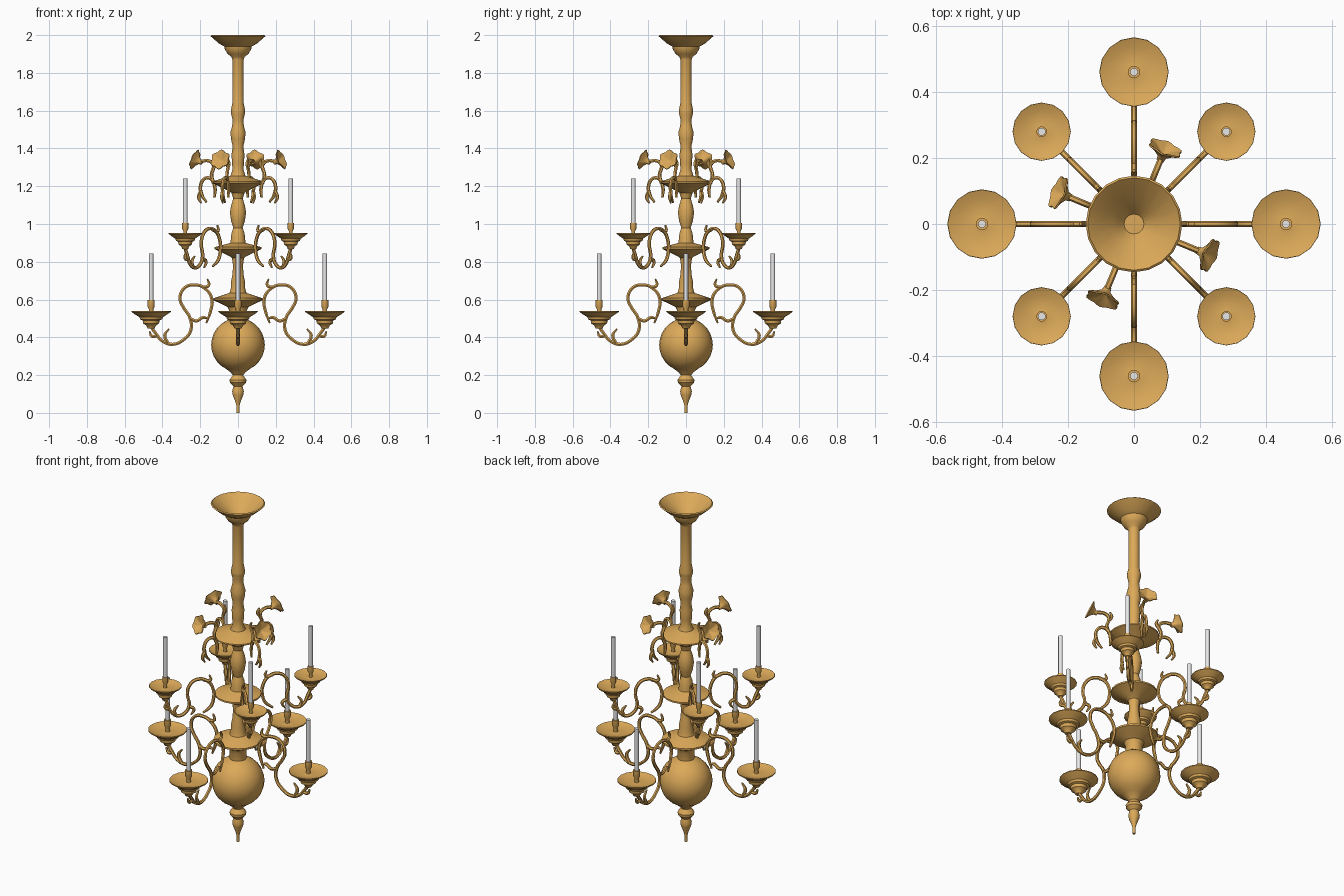
import bpy, bmesh, math
from mathutils import Matrix, Vector

if "Cube" in bpy.data.objects:
    bpy.data.objects.remove(bpy.data.objects["Cube"])


def material(name, rgb):
    m = bpy.data.materials.new(name)
    m.diffuse_color = (*rgb, 1)
    m.use_nodes = True
    m.node_tree.nodes["Principled BSDF"].inputs["Base Color"].default_value = m.diffuse_color
    return m


BRASS = material("brass", (0.72, 0.40, 0.10))
WAX = material("candle_white", (0.80, 0.80, 0.80))


def smooth(obj, angle=35):
    bpy.ops.object.select_all(action='DESELECT')
    obj.select_set(True)
    bpy.context.view_layer.objects.active = obj
    bpy.ops.object.shade_smooth_by_angle(angle=math.radians(angle))


def lathe_mesh(name, profile, mat, sides=16, wave=None):
    """Spin (radius, z) points round z; wave(i, t) scales the radius."""
    bm = bmesh.new()
    rings = []
    for i, (r, z) in enumerate(profile):
        if r == 0:
            rings.append([bm.verts.new((0, 0, z))] * sides)
            continue
        ring = []
        for k in range(sides):
            t = 2 * math.pi * k / sides
            s = wave(i, t) if wave else 1
            ring.append(bm.verts.new((r * s * math.cos(t), r * s * math.sin(t), z)))
        rings.append(ring)
    for a, b in zip(rings, rings[1:]):
        for k in range(sides):
            n = (k + 1) % sides
            vs = list(dict.fromkeys((a[k], a[n], b[n], b[k])))
            if len(vs) > 2:
                bm.faces.new(vs)
    bmesh.ops.recalc_face_normals(bm, faces=bm.faces)
    me = bpy.data.meshes.new(name)
    bm.to_mesh(me)
    bm.free()
    me.materials.append(mat)
    return me


def place(name, mesh, matrix=Matrix()):
    obj = bpy.data.objects.new(name, mesh)
    obj.matrix_world = matrix
    bpy.context.collection.objects.link(obj)
    return obj


def scroll_mesh(name, paths, depth):
    """Round tubes through (radius, z) points in the xz plane; each path has a tip thickness."""
    cu = bpy.data.curves.new(name, 'CURVE')
    cu.dimensions = '3D'
    cu.bevel_depth = depth
    cu.bevel_resolution = 1
    cu.resolution_u = 4
    cu.use_fill_caps = True
    for start, tip, pts in paths:
        sp = cu.splines.new('BEZIER')
        sp.bezier_points.add(len(pts) - 1)
        last = len(pts) - 1
        for i, (bp, (r, z)) in enumerate(zip(sp.bezier_points, pts)):
            bp.co = (r, 0, z)
            bp.handle_left_type = bp.handle_right_type = 'AUTO'
            bp.radius = start if i == 0 else tip if i == last else 1
    obj = bpy.data.objects.new(name, cu)
    bpy.context.collection.objects.link(obj)
    bpy.ops.object.select_all(action='DESELECT')
    obj.select_set(True)
    bpy.context.view_layer.objects.active = obj
    bpy.ops.object.convert(target='MESH')
    obj = bpy.context.object
    me = obj.data
    me.materials.clear()
    me.materials.append(BRASS)
    smooth(obj, 50)
    bpy.data.objects.remove(obj)
    return me


def spin(deg):
    return Matrix.Rotation(math.radians(deg), 4, 'Z')


# central column: hollow canopy, turned shaft, three discs
column = [(0, 1.89), (.03, 1.89), (.066, 1.935), (.14, 2.0), (.146, 1.995), (.10, 1.955),
          (.073, 1.94), (.07, 1.925), (.055, 1.90), (.035, 1.885), (.03, 1.87),
          (.03, 1.64), (.038, 1.60), (.037, 1.585), (.028, 1.55), (.031, 1.52),
          (.040, 1.485), (.037, 1.45), (.028, 1.41), (.034, 1.37), (.032, 1.32),
          (.028, 1.29), (.04, 1.255), (.135, 1.225), (.135, 1.217), (.05, 1.175),
          (.035, 1.165), (.025, 1.135), (.036, 1.10), (.043, 1.06), (.036, 1.015),
          (.025, .98), (.035, .95), (.038, .92), (.04, .90), (.125, .877), (.125, .868),
          (.045, .83), (.032, .82), (.026, .78), (.030, .73), (.038, .69), (.038, .66),
          (.045, .635), (.13, .607), (.13, .597), (.055, .56), (.045, .54), (.045, .48)]
smooth(place("column", lathe_mesh("column", column, BRASS, 20)))

# large ball and pointed finial
ball = [(.142 * math.sin(a), .36 + .142 * math.cos(a))
        for a in (math.pi * i / 14 for i in range(13))]
ball[0] = (0, .502)
finial = ball + [(.04, .215), (.027, .20), (.045, .175), (.043, .16), (.024, .14), (.031, .115),
                 (.028, .095), (.014, .06), (.009, .04), (.008, 0), (0, 0)]
smooth(place("ball_and_finial", lathe_mesh("ball_and_finial", finial, BRASS, 20)))

# drip pan with stepped cup and candle socket (z from the pan rim)
pan = [(0, -.09), (.018, -.088), (.026, -.072), (.042, -.062), (.045, -.045), (.058, -.04),
       (.062, -.028), (.085, -.014), (.105, 0), (.104, .005), (.075, -.006), (.03, -.012),
       (.012, -.008), (.012, .015), (.019, .028), (.019, .062), (0, .062)]
pan_mesh = lathe_mesh("drip_pan", pan, BRASS, 16)
candle_mesh = lathe_mesh("candle", [(0, .05), (.012, .05), (.012, .308), (0, .308)], WAX, 12)

# lower tier: scroll arm with curls
lower = scroll_mesh("lower_arm", [
    (1, .6, [(.46, .455), (.435, .42), (.40, .38), (.345, .363), (.285, .39), (.25, .437),
             (.255, .505), (.29, .56), (.307, .605), (.285, .66), (.23, .678), (.17, .655),
             (.138, .60), (.145, .54), (.168, .475)]),
    (1, .5, [(.185, .665), (.155, .675), (.162, .71)]),
    (1, .5, [(.255, .50), (.22, .487), (.185, .505), (.16, .50)]),
    (1, .5, [(.425, .41), (.455, .405), (.468, .432)]),
    (1, .5, [(.37, .368), (.388, .41), (.365, .445)])], .0095)

# upper tier: smaller scroll arm
upper = scroll_mesh("upper_arm", [
    (1, .6, [(.395, .87), (.378, .83), (.36, .79), (.325, .768), (.285, .785), (.265, .83),
             (.275, .89), (.262, .945), (.22, .975), (.165, .96), (.135, .91), (.132, .86),
             (.148, .81), (.19, .775)]),
    (1, .5, [(.19, .97), (.15, .965), (.155, .995)]),
    (1, .5, [(.268, .82), (.24, .80), (.255, .768)]),
    (1, .5, [(.37, .81), (.395, .82), (.392, .85)]),
    (1, .5, [(.335, .77), (.345, .80), (.325, .83)])], .0095)

# flower tier: hooked arm with a stem reaching up to the flower
stem = scroll_mesh("flower_arm", [
    (.7, .6, [(.135, 1.14), (.132, 1.19), (.15, 1.235), (.185, 1.243), (.213, 1.21),
              (.208, 1.155), (.18, 1.115)]),
    (1, 1, [(.14, 1.215), (.152, 1.26), (.14, 1.31), (.165, 1.333), (.212, 1.332)]),
    (1, .5, [(.21, 1.18), (.225, 1.14), (.21, 1.11)]),
    (1, .5, [(.145, 1.29), (.125, 1.32), (.135, 1.345)])], .0095)

# six-petalled trumpet flower, open along +z
flower = [(0, -.03), (.011, -.028), (.014, -.012), (.03, .004), (.052, .016),
          (.050, .020), (.026, .010), (.008, -.002), (0, -.004)]
flower_mesh = lathe_mesh("flower", flower, BRASS, 24,
                         lambda i, t: 1 + (.1 * math.cos(6 * t) if 3 <= i <= 6 else 0))

for k in range(4):
    a = 90 * k
    for tier, arm, ang, r, z, s in (("lower", lower, a, .46, .535, 1.0),
                                    ("upper", upper, a + 45, .395, .948, .84)):
        place(f"{tier}_arm_{k}", arm, spin(ang))
        at = spin(ang) @ Matrix.Translation((r, 0, z))
        flat = Matrix.Diagonal((s, s, .92 if s < 1 else 1, 1))
        smooth(place(f"{tier}_drip_pan_{k}", pan_mesh, at @ flat))
        smooth(place(f"{tier}_candle_{k}", candle_mesh,
                     at @ Matrix.Diagonal((1, 1, .95 if s < 1 else 1, 1))))
    place(f"flower_arm_{k}", stem, spin(a + 67.5))
    tilt = Matrix.Rotation(math.radians(68), 4, 'Y')
    smooth(place(f"flower_{k}", flower_mesh,
                 spin(a + 67.5) @ Matrix.Translation((.232, 0, 1.335)) @ tilt), 45)
